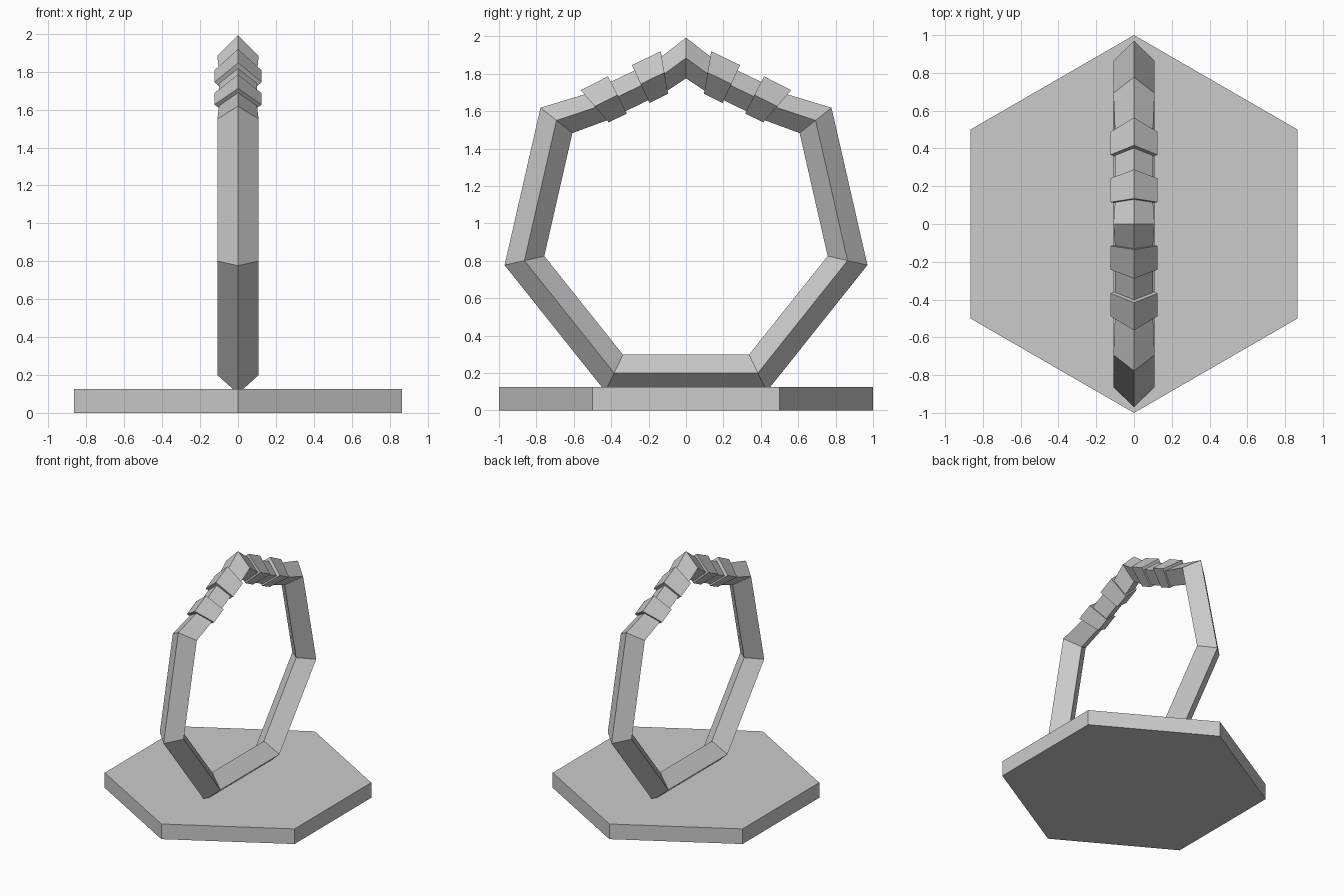
import bpy, bmesh, math

if "Cube" in bpy.data.objects:
    bpy.data.objects.remove(bpy.data.objects["Cube"])

def loft(name, sections, closed):
    # each section: outer (y, z), inner (y, z), half width -> diamond loop
    bm = bmesh.new()
    loops = []
    for (oy, oz), (iy, iz), w in sections:
        my, mz = (oy + iy) / 2, (oz + iz) / 2
        loops.append([bm.verts.new(p) for p in
                      ((0, oy, oz), (w, my, mz), (0, iy, iz), (-w, my, mz))])
    n = len(loops)
    for i in range(n if closed else n - 1):
        a, b = loops[i], loops[(i + 1) % n]
        for j in range(4):
            k = (j + 1) % 4
            bm.faces.new((a[j], a[k], b[k], b[j]))
    if not closed:
        bm.faces.new(loops[0])
        bm.faces.new(loops[-1])
    bmesh.ops.recalc_face_normals(bm, faces=bm.faces)
    me = bpy.data.meshes.new(name)
    bm.to_mesh(me)
    bm.free()
    ob = bpy.data.objects.new(name, me)
    bpy.context.collection.objects.link(ob)
    return ob

def flip(section):
    (oy, oz), (iy, iz), w = section
    return (-oy, oz), (-iy, iz), w

# hexagonal base slab, corners on the y axis
bpy.ops.mesh.primitive_cylinder_add(vertices=6, radius=1, depth=0.125,
                                    location=(0, 0, 0.0625))
bpy.context.object.name = "base"

# seven-sided ring with slimmer necks in the two upper sides
CZ, R_OUT, R_IN, W = 0.998, 0.995, 0.777, 0.109

def corner(k):
    a = k * math.tau / 7
    s, c = math.sin(a), math.cos(a)
    return (R_OUT * s, CZ + R_OUT * c), (R_IN * s, CZ + R_IN * c), W

necks = [((0.145, 1.880), (0.105, 1.705), 0.100),
         ((0.540, 1.690), (0.425, 1.550), 0.100)]
ring = [corner(0), *necks, *[corner(k) for k in range(1, 7)],
        *[flip(s) for s in reversed(necks)]]
loft("ring", ring, True)

# wedge-shaped bands, two on each upper side
bands = {
    "upper_band": [((0.135, 1.920), (0.096, 1.693), 0.125),
                   ((0.289, 1.846), (0.195, 1.643), 0.125)],
    "lower_band": [((0.417, 1.786), (0.316, 1.587), 0.125),
                   ((0.563, 1.712), (0.413, 1.540), 0.125)],
}
for name, secs in bands.items():
    loft(name + "_back", secs, False)
    loft(name + "_front", [flip(s) for s in secs], False)
